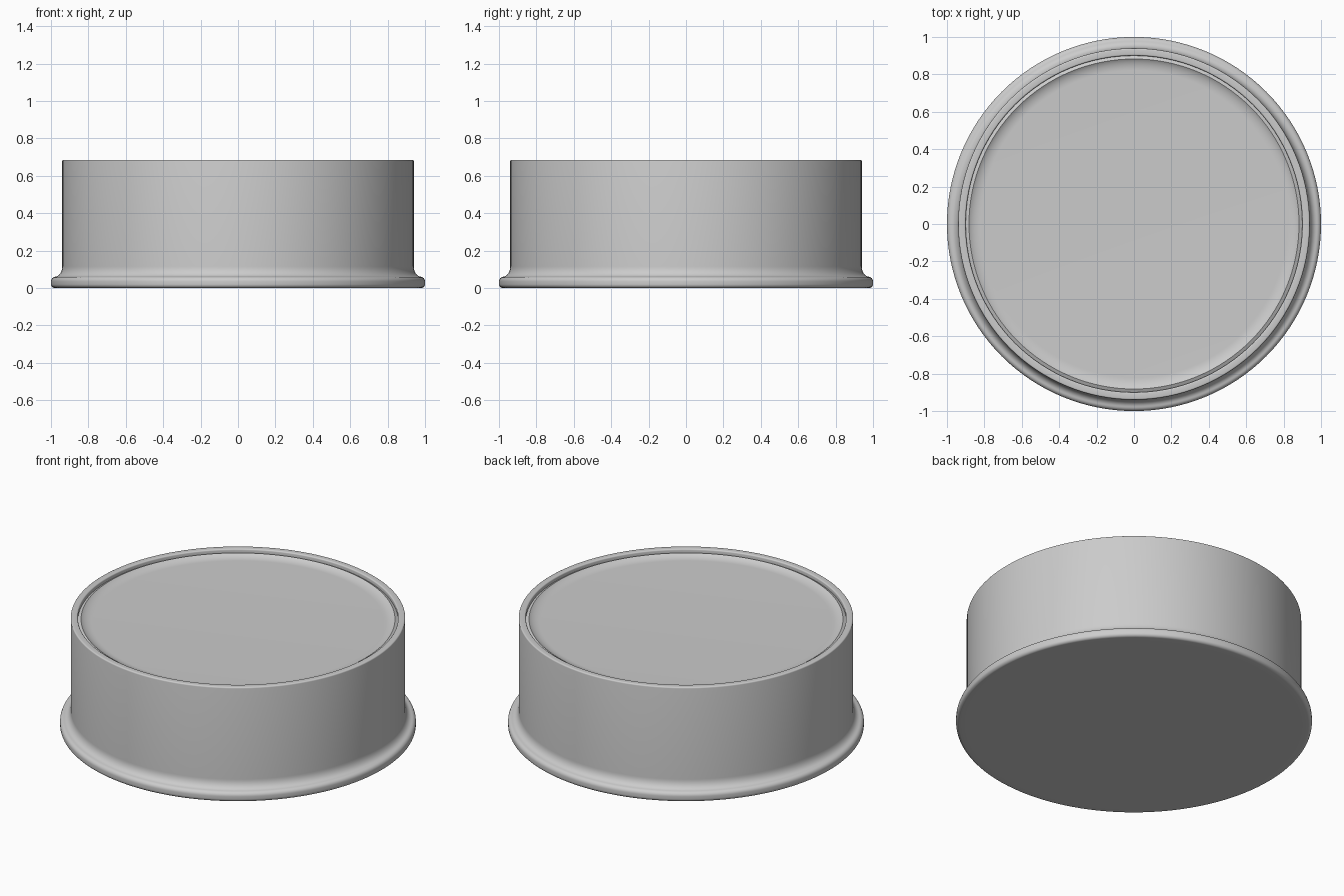
import bpy, bmesh, math

if "Cube" in bpy.data.objects:
    bpy.data.objects.remove(bpy.data.objects["Cube"])

SEG = 128


def arc(cx, cz, rx, rz, a0, a1, n=6):
    """Points on an elliptical arc, angles in degrees."""
    return [(cx + rx * math.cos(math.radians(a0 + (a1 - a0) * i / n)),
             cz + rz * math.sin(math.radians(a0 + (a1 - a0) * i / n)))
            for i in range(n + 1)]


def lathe(name, profile):
    """Revolve an (r, z) profile around z and cap both open ends."""
    bm = bmesh.new()
    rings = [[bm.verts.new((r * math.cos(2 * math.pi * k / SEG),
                            r * math.sin(2 * math.pi * k / SEG), z))
              for k in range(SEG)] for r, z in profile]
    for a, b in zip(rings, rings[1:]):
        for k in range(SEG):
            j = (k + 1) % SEG
            bm.faces.new((a[k], a[j], b[j], b[k]))
    bm.faces.new(rings[0][::-1])
    bm.faces.new(rings[-1])
    bmesh.ops.recalc_face_normals(bm, faces=bm.faces)
    me = bpy.data.meshes.new(name)
    bm.to_mesh(me)
    bm.free()
    ob = bpy.data.objects.new(name, me)
    bpy.context.collection.objects.link(ob)
    bpy.context.view_layer.objects.active = ob
    ob.select_set(True)
    bpy.ops.object.shade_smooth_by_angle(angle=math.radians(35))
    return ob


profile = [(0.94, 0.0)]
# rounded foot lip
profile += arc(0.98, 0.02, 0.02, 0.02, -90, 0)
profile += arc(0.975, 0.035, 0.025, 0.025, 0, 80)
# concave sweep from the lip up into the wall
profile += arc(0.98, 0.115, 0.04, 0.055, 262, 180, 8)
# straight wall and rounded rim
profile += arc(0.932, 0.677, 0.008, 0.008, 0, 90, 4)
profile += arc(0.908, 0.677, 0.008, 0.008, 90, 180, 4)
# shallow recess, dished at its edge
profile += [(0.90, 0.660)]
profile += arc(0.82, 0.700, 0.079, 0.05, -38, -90, 8)

lathe("round_tin", profile)
